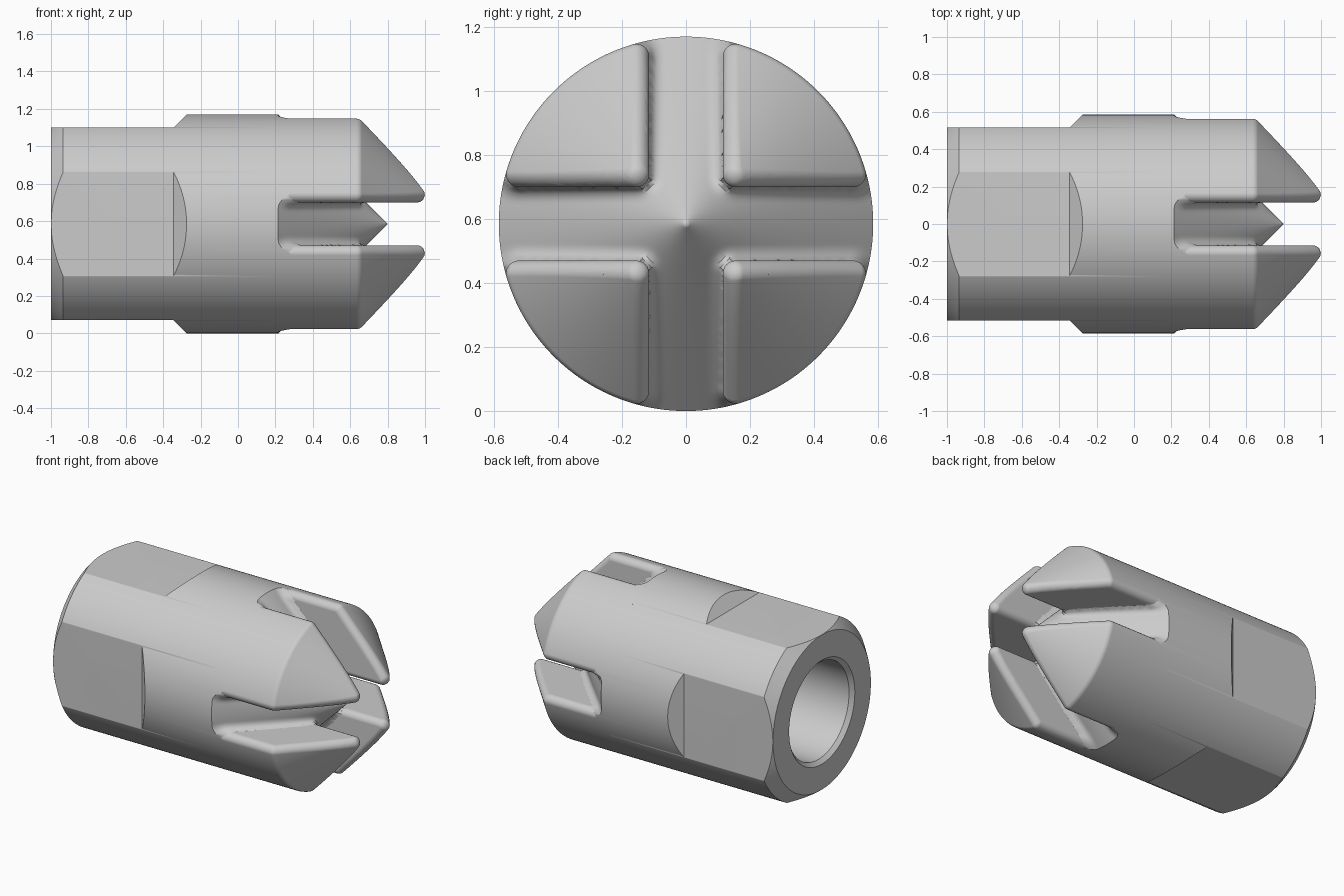
import bpy, bmesh
from math import sin, cos, tau, pi, radians, sqrt, atan2
from mathutils import Vector

if "Cube" in bpy.data.objects:
    bpy.data.objects.remove(bpy.data.objects["Cube"], do_unlink=True)

RADIUS = 0.585          # outer radius of the part, axis along x
FLAT = 0.515            # distance of the wrench flats from the axis
ROUND = 0.04            # rounding of the teeth
FILLET = 0.05           # fillet at the slot floor
SLOT = 0.115            # half width of the cross slot
CORE = SLOT + ROUND     # tooth core, before rounding
CORE_R = RADIUS - ROUND
CORE_MAX = sqrt(CORE_R ** 2 - CORE ** 2)
TIP, FLOOR_TIP = 1.235, 0.80   # tips of the tooth cone and slot floor cone

steel = bpy.data.materials.new("light grey steel")
steel.use_nodes = True
colour = (0.6, 0.6, 0.6, 1)
steel.diffuse_color = colour
steel.node_tree.nodes["Principled BSDF"].inputs["Base Color"].default_value = colour


def make_object(name, bm):
    bmesh.ops.recalc_face_normals(bm, faces=bm.faces)
    mesh = bpy.data.meshes.new(name)
    bm.to_mesh(mesh)
    bm.free()
    mesh.materials.append(steel)
    ob = bpy.data.objects.new(name, mesh)
    ob.location.z = RADIUS
    bpy.context.collection.objects.link(ob)
    return ob


def activate(ob):
    bpy.ops.object.select_all(action='DESELECT')
    ob.select_set(True)
    bpy.context.view_layer.objects.active = ob


def smooth(ob):
    activate(ob)
    bpy.ops.object.shade_smooth_by_angle(angle=radians(30))
    mod = ob.modifiers.new("Weighted normals", 'WEIGHTED_NORMAL')
    mod.keep_sharp = True


# Slot floor: a cone with a fillet rising towards the tooth walls
def floor_x(y, z):
    u, v = abs(y), abs(z)
    du = u - min(max(u, CORE), CORE_MAX)
    dv = v - min(max(v, CORE), CORE_MAX)
    d = min(max(sqrt(du * du + dv * dv) - ROUND, 0), FILLET)
    rise = FILLET - sqrt(FILLET ** 2 - (FILLET - d) ** 2)
    return FLOOR_TIP - sqrt(u * u + v * v) + sqrt(2) * rise


# Body: rings around the axis, from slot floor over the shank into the bore
def build_body(segments=288, floor_rings=44):
    bm = bmesh.new()
    profile = [(None, RADIUS * (i + 1) / floor_rings) for i in range(floor_rings)]
    profile += [(-0.935, RADIUS), (-1, FLAT - 0.001), (-1, 0.345),
                (-0.975, 0.32), (0, 0.32)]
    rings = []
    for x, r in profile:
        ring = []
        for k in range(segments):
            y, z = r * cos(tau * k / segments), r * sin(tau * k / segments)
            ring.append(bm.verts.new((floor_x(y, z) if x is None else x, y, z)))
        rings.append(ring)
    front = bm.verts.new((FLOOR_TIP, 0, 0))
    bottom = bm.verts.new((0.1, 0, 0))
    for k in range(segments):
        n = (k + 1) % segments
        bm.faces.new((front, rings[0][k], rings[0][n]))
        bm.faces.new((bottom, rings[-1][n], rings[-1][k]))
        for a, b in zip(rings, rings[1:]):
            bm.faces.new((a[k], b[k], b[n], a[n]))
    return make_object("body", bm)


# Cutter for the four wrench flats with sloped run-out
def build_flat_cutter():
    bm = bmesh.new()
    profile = [(-1.1, FLAT), (-0.345, FLAT), (-0.2, FLAT + 0.145), (-1.1, FLAT + 0.145)]
    for q in range(4):
        c, s = round(cos(q * pi / 2)), round(sin(q * pi / 2))
        sides = [[bm.verts.new((x, h * c - w * s, h * s + w * c)) for x, h in profile]
                 for w in (-0.35, 0.35)]
        for side in sides:
            bm.faces.new(side)
        for i in range(4):
            j = (i + 1) % 4
            bm.faces.new((sides[0][i], sides[0][j], sides[1][j], sides[1][i]))
    return make_object("flat_cutter", bm)


body = build_body()
cutter = build_flat_cutter()
cutter.hide_render = True
cut = body.modifiers.new("Wrench flats", 'BOOLEAN')
cut.operation = 'DIFFERENCE'
cut.solver = 'EXACT'
cut.object = cutter
activate(body)
bpy.ops.object.modifier_apply(modifier=cut.name)
bpy.data.objects.remove(cutter, do_unlink=True)
smooth(body)


# Rounded corner: points on a ball between the given face normals
def fan(bm, centre, normals, steps=8):
    a, b, c = (list(normals) + [normals[-1]] * 2)[:3]
    flat = len(normals) < 3
    for i in range(steps + 1):
        for j in range(1 if flat else steps + 1 - i):
            n = a * i + b * (steps - i - j) + c * j
            bm.verts.new(Vector(centre) + n.normalized() * ROUND)


# Tooth: convex hull of its rounded edges, mirrored to all four quadrants
def build_teeth(steps=48, root=0.19):
    bm = bmesh.new()
    wall_y, wall_z = Vector((0, -1, 0)), Vector((0, 0, -1))
    start = atan2(CORE, CORE_MAX)
    for i in range(steps + 1):
        t = start + (pi / 2 - 2 * start) * i / steps
        radial = Vector((0, cos(t), sin(t)))
        cone = Vector((1, cos(t), sin(t))).normalized()
        wall = wall_z if i <= steps // 2 else wall_y
        end = i in (0, steps)

        def core(r):
            return Vector((TIP - sqrt(2) * ROUND - r, 0, 0)) + radial * r

        def foot(r):
            return Vector((root, 0, 0)) + radial * r

        inner = CORE / min(cos(t), sin(t))
        if end:
            fan(bm, core(CORE_R), (wall, cone, radial))
            fan(bm, foot(CORE_R), (wall, radial))
        else:
            fan(bm, core(CORE_R), (cone, radial))
            fan(bm, foot(CORE_R), (radial,), 1)
            if i == steps // 2:
                fan(bm, core(inner), (wall_y, wall_z, cone))
                fan(bm, foot(inner), (wall_y, wall_z))
            else:
                fan(bm, core(inner), (wall, cone))
    bmesh.ops.remove_doubles(bm, verts=bm.verts, dist=0.00005)
    bmesh.ops.convex_hull(bm, input=bm.verts)
    bmesh.ops.delete(bm, geom=[v for v in bm.verts if not v.link_faces], context='VERTS')
    bmesh.ops.dissolve_limit(bm, angle_limit=radians(0.2), verts=bm.verts, edges=bm.edges)
    return make_object("teeth", bm)


teeth = build_teeth()
mirror = teeth.modifiers.new("Four teeth", 'MIRROR')
mirror.use_axis = (False, True, True)
mirror.use_mirror_merge = False
smooth(teeth)
